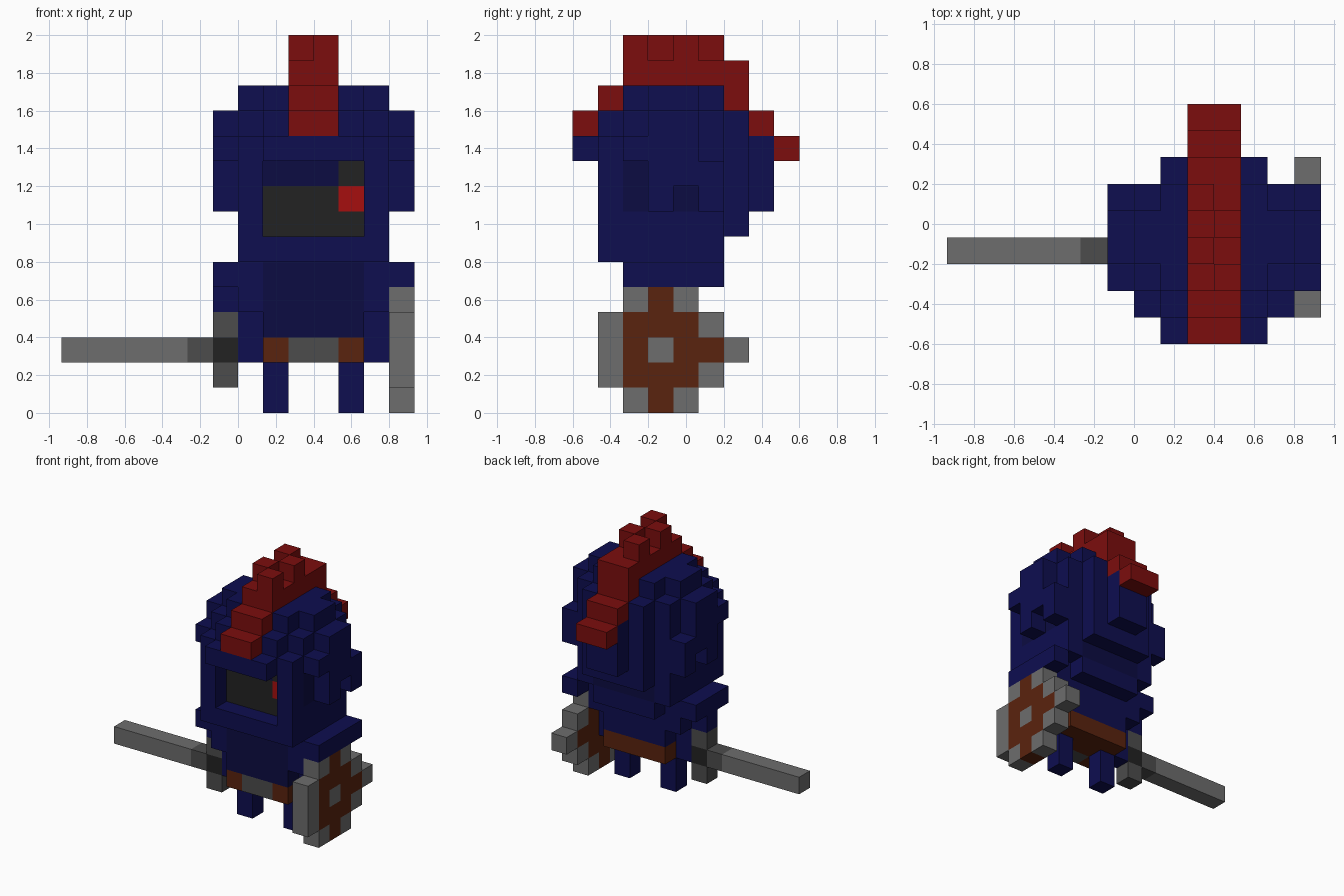
import bpy
import bmesh
from mathutils import Vector

cube = bpy.data.objects.get("Cube")
if cube:
    bpy.data.objects.remove(cube, do_unlink=True)

S = 2 / 15  # edge of one block


def material(name, rgb):
    lin = [((c / 255 + 0.055) / 1.055) ** 2.4 if c > 10 else c / 255 / 12.92 for c in rgb]
    m = bpy.data.materials.new(name)
    m.use_nodes = True
    m.diffuse_color = (*lin, 1)
    bsdf = next(n for n in m.node_tree.nodes if n.type == 'BSDF_PRINCIPLED')
    bsdf.inputs["Base Color"].default_value = (*lin, 1)
    return m


BLUE = material("armour blue", (14, 14, 80))
NAVY = material("dark navy", (12, 12, 66))
RED = material("crest red", (124, 13, 13))
EYE = material("eye red", (166, 15, 15))
BLACK = material("black", (34, 34, 34))
STEEL = material("light steel", (109, 109, 109))
IRON = material("dark iron", (76, 76, 76))
BROWN = material("leather brown", (90, 35, 14))


def mirrored(boxes):
    """Add the copy of each box on the other side of the figure's middle."""
    return boxes + [(m, (19 - x[1], 19 - x[0]), y, z) for m, x, y, z in boxes]


def blocks(name, boxes):
    """Build one part from boxes of blocks (material, x, y, z inclusive ranges).
    Later boxes repaint earlier ones; a None material cuts blocks away."""
    cells = {}
    for mat, (x0, x1), (y0, y1), (z0, z1) in boxes:
        for x in range(x0, x1 + 1):
            for y in range(y0, y1 + 1):
                for z in range(z0, z1 + 1):
                    if mat is None:
                        cells.pop((x, y, z), None)
                    else:
                        cells[x, y, z] = mat
    mats = list(dict.fromkeys(cells.values()))
    bm = bmesh.new()
    for cell, mat in cells.items():
        for axis in range(3):
            for side in (0, 1):
                near = list(cell)
                near[axis] += 2 * side - 1
                if tuple(near) in cells:
                    continue
                # outer face of this block
                quad = []
                for a, b in ((0, 0), (1, 0), (1, 1), (0, 1)):
                    p = Vector(cell)
                    p[axis] += side
                    p[(axis + 1) % 3] += a
                    p[(axis + 2) % 3] += b
                    quad.append(bm.verts.new(((p.x - 7) * S, (p.y - 4.5) * S, p.z * S)))
                face = bm.faces.new(quad if side else quad[::-1])
                face.material_index = mats.index(mat)
    bmesh.ops.remove_doubles(bm, verts=bm.verts, dist=1e-4)
    mesh = bpy.data.meshes.new(name)
    bm.to_mesh(mesh)
    bm.free()
    for m in mats:
        mesh.materials.append(m)
    obj = bpy.data.objects.new(name, mesh)
    bpy.context.collection.objects.link(obj)
    return obj


# Legs
blocks("right_leg", [(BLUE, (8, 8), (3, 3), (0, 1))])
blocks("left_leg", [(BLUE, (11, 11), (3, 3), (0, 1))])

# Belt with buckle
blocks("belt", [(BROWN, (8, 11), (2, 4), (2, 2)),
                (IRON, (9, 10), (2, 2), (2, 2))])

# Torso, with a raised collar at the back
blocks("torso", [(NAVY, (8, 11), (2, 4), (3, 5)),
                 (BLUE, (8, 11), (4, 4), (3, 5)),
                 (BLUE, (8, 11), (5, 5), (5, 5))])

# Arms and shoulder plates
blocks("right_arm", [(BLUE, (7, 7), (2, 4), (4, 5)),
                     (BLUE, (7, 7), (3, 3), (2, 3)),
                     (BLUE, (6, 6), (2, 4), (5, 5)),
                     (BLUE, (6, 6), (3, 3), (4, 4))])
blocks("left_arm", [(BLUE, (12, 12), (2, 4), (4, 5)),
                    (BLUE, (12, 12), (3, 3), (2, 3)),
                    (BLUE, (13, 13), (2, 5), (5, 5))])

# Head inside the helmet: dark face, eyes and brow
head = mirrored([
    (NAVY, (8, 11), (2, 5), (6, 9)),
    (NAVY, (12, 12), (2, 2), (8, 9)),
    (NAVY, (12, 12), (4, 4), (8, 8)),
    (BLACK, (8, 11), (2, 2), (7, 8)),
    (BLACK, (8, 8), (2, 2), (9, 9)),
    (EYE, (8, 8), (2, 2), (8, 8)),
])
blocks("head", head)

# Helmet: stepped shell, brim, back ridge and ear arches
helmet = mirrored([
    (BLUE, (7, 12), (1, 5), (6, 10)),
    (BLUE, (8, 11), (6, 6), (7, 11)),
    (BLUE, (8, 11), (0, 0), (10, 10)),
    (BLUE, (9, 10), (7, 7), (8, 10)),
    (BLUE, (7, 12), (2, 5), (11, 11)),
    (BLUE, (8, 11), (1, 1), (11, 11)),
    (BLUE, (8, 11), (2, 5), (12, 12)),
    (BLUE, (12, 12), (3, 4), (12, 12)),
    (BLUE, (13, 13), (3, 4), (8, 11)),
    (BLUE, (13, 13), (2, 2), (10, 10)),
    (BLUE, (13, 13), (5, 5), (8, 9)),
    (None, (13, 13), (4, 4), (8, 8)),
    (None, (8, 11), (1, 1), (7, 9)),
])
helmet += [(None, x, y, z) for _, x, y, z in head]
blocks("helmet", helmet)

# Crest running front to back, with staggered tips
crest = [(RED, (9, 10), (y, y), (z, z))
         for y, z in ((0, 11), (1, 12), (6, 12), (7, 11), (8, 10))]
crest.append((RED, (9, 10), (2, 6), (13, 13)))
crest += [(RED, (10 - y % 2, 10 - y % 2), (y, y), (14, 14)) for y in range(2, 6)]
blocks("crest", crest)

# Sword
blocks("sword_blade", [(STEEL, (0, 4), (3, 3), (2, 2)),
                       (IRON, (5, 5), (3, 3), (2, 2))])
blocks("sword_guard", [(IRON, (6, 6), (3, 3), (1, 3)),
                       (BLACK, (6, 6), (3, 3), (2, 2))])

# Round shield with leather centre and steel boss
blocks("shield", [(STEEL, (13, 13), (2, 4), (0, 4)),
                  (STEEL, (13, 13), (1, 5), (1, 3)),
                  (STEEL, (13, 13), (6, 6), (2, 2)),
                  (BROWN, (13, 13), (2, 4), (1, 3)),
                  (BROWN, (13, 13), (3, 3), (0, 4)),
                  (BROWN, (13, 13), (5, 5), (2, 2)),
                  (STEEL, (13, 13), (3, 3), (2, 2))])
